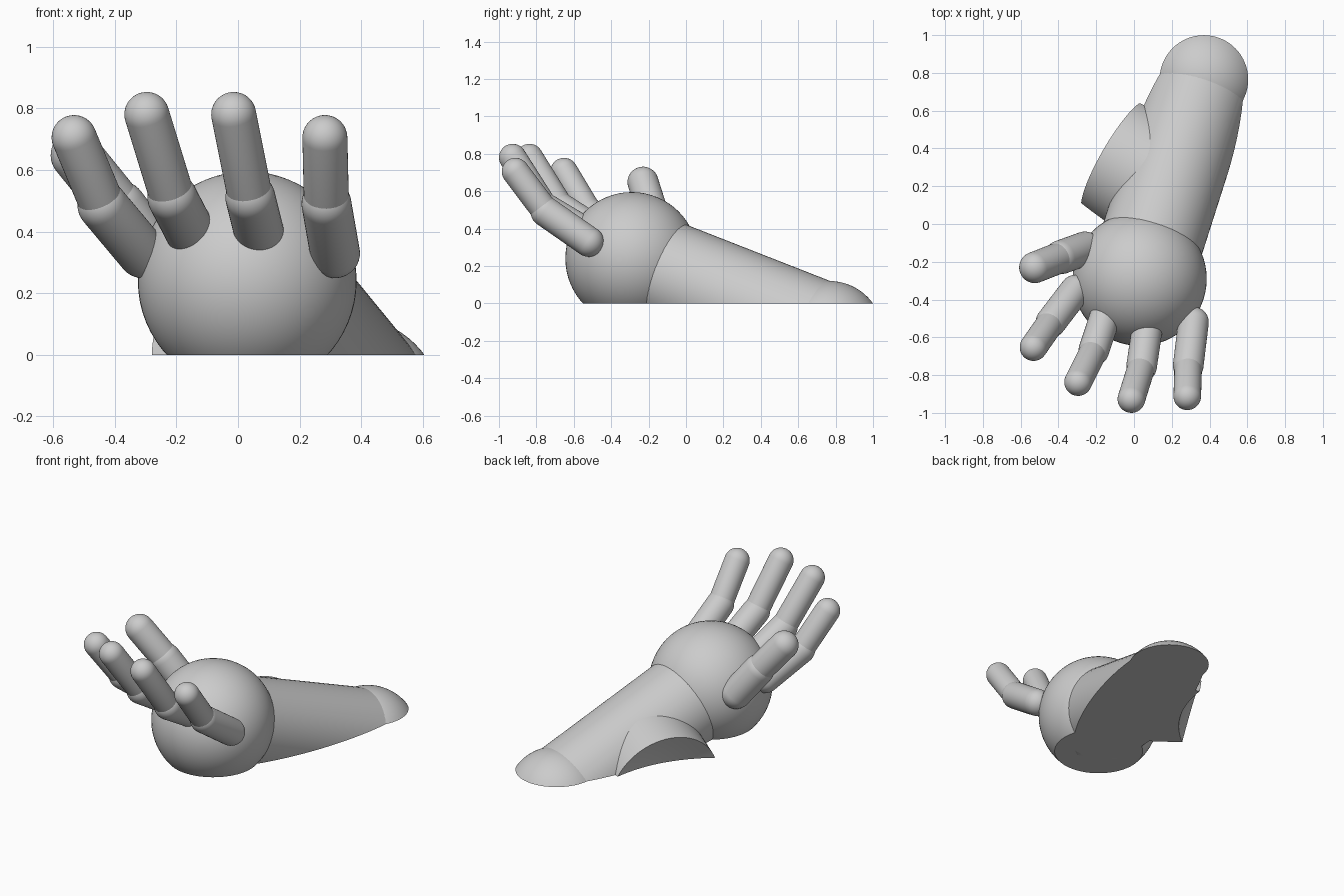
import bpy
import bmesh
from math import sin, cos, pi
from mathutils import Vector

cube = bpy.data.objects.get("Cube")
if cube:
    bpy.data.objects.remove(cube)

grey = bpy.data.materials.new("plain_grey")
grey.use_nodes = True
GREY = (0.6, 0.6, 0.6, 1)
grey.diffuse_color = GREY
grey.node_tree.nodes["Principled BSDF"].inputs["Base Color"].default_value = GREY


def lathe(name, start, end, profile, steps=64):
    """Spin (radius, distance) pairs around the line start-end, cut flat at the ground."""
    start, end = Vector(start), Vector(end)
    turn = Vector((0, 0, 1)).rotation_difference(end - start)
    bm = bmesh.new()
    verts = [bm.verts.new((r, 0, t)) for r, t in profile]
    edges = [bm.edges.new(pair) for pair in zip(verts, verts[1:])]
    bmesh.ops.spin(bm, geom=verts + edges, cent=(0, 0, 0), axis=(0, 0, 1),
                   angle=2 * pi, steps=steps)
    bmesh.ops.remove_doubles(bm, verts=bm.verts, dist=0.0002)
    for v in bm.verts:
        v.co = turn @ v.co + start
    # ground cut
    bmesh.ops.bisect_plane(bm, geom=bm.verts[:] + bm.edges[:] + bm.faces[:],
                           plane_co=(0, 0, 0), plane_no=(0, 0, 1), clear_inner=True)
    rim = [e for e in bm.edges if e.is_boundary]
    if rim:
        bmesh.ops.triangle_fill(bm, edges=rim, use_beauty=True)
    bmesh.ops.recalc_face_normals(bm, faces=bm.faces)
    mesh = bpy.data.meshes.new(name)
    bm.to_mesh(mesh)
    bm.free()
    mesh.materials.append(grey)
    obj = bpy.data.objects.new(name, mesh)
    bpy.context.collection.objects.link(obj)
    bpy.ops.object.select_all(action="DESELECT")
    obj.select_set(True)
    bpy.context.view_layer.objects.active = obj
    bpy.ops.object.shade_smooth_by_angle(angle=0.6)
    return obj


def capsule(name, a, b, r, n=10):
    """Rod with round ends centred on a and b."""
    length = (Vector(b) - Vector(a)).length
    arc = [i * pi / 2 / n for i in range(n + 1)]
    low = [(r * sin(t), -r * cos(t)) for t in arc]
    high = [(r * cos(t), length + r * sin(t)) for t in arc]
    lathe(name, a, b, low + high, 40)


def ball(name, centre, r, n=32):
    arc = [i * pi / n for i in range(n + 1)]
    lathe(name, centre, Vector(centre) + Vector((0, 0, 1)),
          [(r * sin(t), -r * cos(t)) for t in arc])


# palm, forearm and elbow
palm = (0.03, -0.29, 0.24)
elbow = (0.37, 0.765, -0.17)
ball("palm", palm, 0.355)
ball("elbow", elbow, 0.29)
reach = (Vector(elbow) - Vector(palm)).length
lathe("forearm", palm, elbow, [(0, 0), (0.275, 0), (0.272, reach), (0, reach)])

# side bulge of the forearm with a hollowed end
rim_r, hollow = 0.333, 0.07
bowl = [(rim_r * i / 10, hollow * (1 - (i / 10) ** 2)) for i in range(11)]
side = Vector((-0.103, 0.362, -0.127))
lathe("forearm_bulge", side, side + Vector((0.84, -0.49, 0.2)),
      bowl + [(0.345, 0.3), (0, 0.3)])

# fingers: base, knuckle, tip, lower and upper radius
fingers = {
    "little_finger": ((0.315, -0.52, 0.33), (0.287, -0.75, 0.49), (0.282, -0.912, 0.705), 0.081, 0.073),
    "ring_finger": ((0.075, -0.52, 0.37), (0.04, -0.755, 0.51), (-0.014, -0.927, 0.78), 0.081, 0.073),
    "middle_finger": ((-0.14, -0.45, 0.37), (-0.213, -0.67, 0.51), (-0.296, -0.837, 0.78), 0.081, 0.073),
    "index_finger": ((-0.31, -0.35, 0.33), (-0.44, -0.52, 0.485), (-0.532, -0.652, 0.705), 0.081, 0.073),
    "thumb": ((-0.26, -0.13, 0.31), (-0.385, -0.175, 0.475), (-0.525, -0.23, 0.648), 0.09, 0.083),
}
for name, (base, knuckle, tip, low_r, high_r) in fingers.items():
    capsule(name + "_lower", base, knuckle, low_r)
    capsule(name + "_upper", knuckle, tip, high_r)
